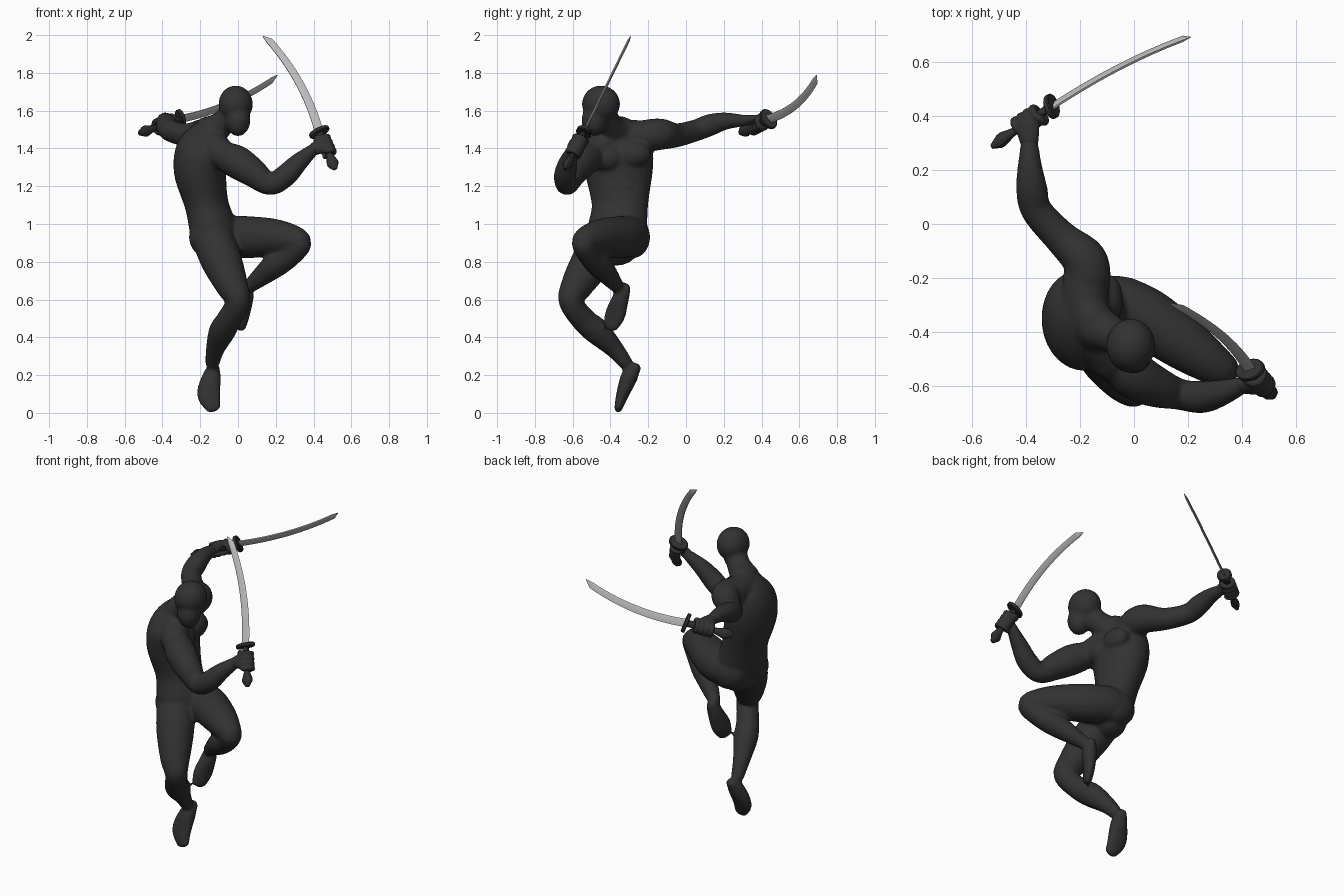
import bpy, bmesh, math
from mathutils import Vector as V, Matrix

if "Cube" in bpy.data.objects:
    bpy.data.objects.remove(bpy.data.objects["Cube"])


def material(name, v):
    m = bpy.data.materials.new(name)
    m.diffuse_color = (v, v, v, 1)
    m.use_nodes = True
    m.node_tree.nodes["Principled BSDF"].inputs["Base Color"].default_value = m.diffuse_color
    return m


CLOTH = material("black cloth", 0.032)
GRIP = material("dark grip", 0.03)
STEEL = material("steel", 0.5)


def loft(bm, rings):
    """Skin a list of closed rings and cap both ends."""
    rows = [[bm.verts.new(p) for p in r] for r in rings]
    n = len(rows[0])
    for a, b in zip(rows, rows[1:]):
        for i in range(n):
            bm.faces.new((a[i], a[(i + 1) % n], b[(i + 1) % n], b[i]))
    bm.faces.new(rows[0][::-1])
    bm.faces.new(rows[-1])


def tube(bm, pts, side=(0.31, 0.9, 0.27), side2=None, seg=20, sub=5):
    """Round-ended tube through (x, y, z, r[, r2]) points; r lies along side."""
    P = [tuple(p) if len(p) == 5 else tuple(p) + (p[3],) for p in pts]
    Q = [P[0]] + P + [P[-1]]
    S = []
    for i in range(1, len(Q) - 2):
        for k in range(sub):
            t = k / sub
            S.append([0.5 * (2 * b + (c - a) * t + (2 * a - 5 * b + 4 * c - d) * t * t
                             + (3 * b - a - 3 * c + d) * t ** 3)
                      for a, b, c, d in zip(*Q[i - 1:i + 3])])
    S.append(P[-1])
    s1, s2 = V(side), V(side2 or side)
    rings = []

    def ring(c, t, f, w, h):
        s = s1.lerp(s2, f)
        s = (s - t * s.dot(t)).normalized()
        b = t.cross(s)
        rings.append([c + s * w * math.cos(q) + b * h * math.sin(q)
                      for q in (2 * math.pi * j / seg for j in range(seg))])

    last = len(S) - 1
    for i, p in enumerate(S):
        c, w, h = V(p[:3]), p[3], p[4]
        t = (V(S[min(i + 1, last)][:3]) - V(S[max(i - 1, 0)][:3])).normalized()
        if i == 0:
            for q in (1.4, 1.0, 0.5):
                ring(c - t * min(w, h) * math.sin(q), t, 0, w * math.cos(q), h * math.cos(q))
        ring(c, t, i / last, w, h)
        if i == last:
            for q in (0.5, 1.0, 1.4):
                ring(c + t * min(w, h) * math.sin(q), t, 1, w * math.cos(q), h * math.cos(q))
    loft(bm, rings)


def ball(bm, c, r):
    bmesh.ops.create_uvsphere(bm, u_segments=24, v_segments=16, radius=1,
                              matrix=Matrix.Translation(c) @ Matrix.Diagonal((*r, 1)))


def finish(bm, name, mat, voxel=0, angle=None):
    bmesh.ops.recalc_face_normals(bm, faces=bm.faces)
    me = bpy.data.meshes.new(name)
    bm.to_mesh(me)
    bm.free()
    me.materials.append(mat)
    ob = bpy.data.objects.new(name, me)
    bpy.context.collection.objects.link(ob)
    if voxel:  # melt overlapping muscles into one skin
        rm = ob.modifiers.new("melt", 'REMESH')
        rm.mode, rm.voxel_size, rm.use_smooth_shade = 'VOXEL', voxel, True
        sm = ob.modifiers.new("soften", 'SMOOTH')
        sm.factor, sm.iterations = 0.5, 5
    elif angle:
        bpy.ops.object.select_all(action='DESELECT')
        bpy.context.view_layer.objects.active = ob
        ob.select_set(True)
        bpy.ops.object.shade_smooth_by_angle(angle=math.radians(angle))
    return ob


# ---- body: torso, head, arms and legs
bm = bmesh.new()
tube(bm, [(-.12, -.36, .88, .12, .10), (-.125, -.365, .95, .16, .125), (-.165, -.35, 1.1, .15, .115),
          (-.2, -.355, 1.28, .18, .14), (-.185, -.36, 1.4, .18, .135), (-.15, -.37, 1.49, .11, .08)],
     side=(.45, .9, 0), side2=(-.35, .93, .1), seg=28)
tube(bm, [(-.09, -.5, 1.37, .08), (-.17, -.36, 1.455, .085), (-.18, -.2, 1.465, .085)])   # shoulder girdle
tube(bm, [(-.14, -.38, 1.49, .085), (-.08, -.41, 1.535, .068), (-.02, -.445, 1.6, .065)])  # neck
for c, r in [((-.1, -.28, 1.37), (.06, .095, .07)), ((-.085, -.42, 1.35), (.06, .085, .07)),  # chest
             ((-.15, -.42, .93), (.11, .1, .11)), ((-.1, -.28, .93), (.12, .09, .11)),        # hips
             ((-.012, -.45, 1.635), (.091, .101, .098)), ((.0, -.485, 1.55), (.066, .068, .085))]:  # head
    ball(bm, c, r)
for z in (1.06, 1.13, 1.2):  # belly ridges
    for y in (-.31, -.38):
        ball(bm, (-.085 - (z - 1.06) * .1, y, z), (.04, .038, .034))
# right arm, bent forward
tube(bm, [(-.05, -.52, 1.35, .082), (.0, -.56, 1.325, .088), (.075, -.6, 1.275, .078), (.17, -.63, 1.21, .058),
          (.25, -.64, 1.255, .06), (.32, -.625, 1.325, .05), (.4, -.597, 1.395, .032)])
# left arm, stretched back
tube(bm, [(-.17, -.2, 1.47, .085), (-.185, -.13, 1.475, .083), (-.27, -.05, 1.47, .064), (-.36, .05, 1.495, .058),
          (-.378, .13, 1.525, .058), (-.385, .21, 1.545, .046), (-.387, .3, 1.547, .032)])
# right leg, trailing
tube(bm, [(-.13, -.43, .91, .11), (-.085, -.5, .8, .108), (-.03, -.58, .67, .085), (.0, -.61, .59, .064),
          (-.05, -.54, .49, .066), (-.085, -.47, .43, .07), (-.12, -.38, .34, .05), (-.135, -.32, .265, .038)])
tube(bm, [(-.13, -.268, .235, .035, .03), (-.14, -.3, .19, .05, .045), (-.155, -.335, .1, .063, .034),
          (-.13, -.358, .026, .042, .022)], side=(1, 0, .1))
# left leg, knee raised
tube(bm, [(-.05, -.3, .935, .11), (.05, -.35, .93, .112), (.18, -.44, .93, .1), (.28, -.51, .92, .08),
          (.325, -.54, .895, .065), (.27, -.505, .83, .062), (.2, -.46, .785, .068),
          (.12, -.405, .72, .052), (.06, -.365, .67, .037)])
tube(bm, [(.045, -.325, .66, .035, .03), (.04, -.345, .61, .045, .042), (.02, -.375, .52, .06, .033),
          (.01, -.4, .46, .045, .024)], side=(.5, .86, 0))
finish(bm, "body", CLOTH, 0.01)


def hand(name, wrist, guard, pommel, back):
    wrist, guard, pommel = V(wrist), V(guard), V(pommel)
    ax = (guard - pommel).normalized()
    c = pommel.lerp(guard, .62)
    u = V(back)
    u = (u - ax * u.dot(ax)).normalized()
    v = c - wrist
    v = (v - ax * v.dot(ax) - u * v.dot(u)).normalized()
    bm = bmesh.new()
    k = c + u * .03
    tube(bm, [(*wrist, .034, .03), (*wrist.lerp(k, .5), .042, .026), (*k, .044, .02)], side=ax)

    def finger(off, angles, r):
        pts = []
        for a in angles:
            a = math.radians(a)
            pts.append((*(c + ax * off + (u * math.cos(a) + v * math.sin(a)) * .034), r))
        tube(bm, pts, side=ax, seg=10, sub=3)

    for i in range(4):
        finger(-.045 + i * .029, (0, 45, 95, 140, 190, 235), .0145)
    finger(.05, (-20, -70, -120, -160), .016)
    finish(bm, name, CLOTH, 0.006)


def sword(side, guard, pommel, tip, edge):
    g, p, e = V(guard), V(pommel), V(tip)
    d = (e - g).normalized()
    n = V(edge)
    n = (n - d * n.dot(d)).normalized()
    m = d.cross(n)
    # curved blade with slanted tip
    bm = bmesh.new()
    rings = []
    for i in range(15):
        t = i / 14 * .94
        w = .024 - .006 * t
        c = g.lerp(e, t) + n * (.15 * t * (1 - t))
        rings.append([c - n * w + m * .004, c - n * w * .4 + m * .007, c + n * w,
                      c - n * w * .4 - m * .007, c - n * w - m * .004])
    c = e - n * .012
    rings.append([c + m * .001, c + n * .002 + m * .001, c + n * .004, c + n * .002 - m * .001, c - m * .001])
    loft(bm, rings)
    finish(bm, side + "_blade", STEEL, angle=30)

    def oval(c, a, b, k=20):
        return [c + n * a * math.cos(q) + m * b * math.sin(q) for q in (2 * math.pi * j / k for j in range(k))]

    # oval hand guard
    bm = bmesh.new()
    loft(bm, [oval(g + d * h, .058 * f, .042 * f) for h, f in ((-.011, .92), (-.007, 1), (.007, 1), (.011, .92))])
    finish(bm, side + "_guard", GRIP, angle=30)
    # grip with flared pommel
    bm = bmesh.new()
    loft(bm, [oval(g.lerp(p, t), w, w * .75, 12) for t, w in
              ((0, .021), (.35, .018), (.65, .019), (.82, .033), (.88, .031), (1, .012))])
    finish(bm, side + "_grip", GRIP, angle=30)


R_GUARD, R_POMMEL = (.43, -.54, 1.487), (.515, -.64, 1.29)
L_GUARD, L_POMMEL = (-.305, .435, 1.555), (-.525, .287, 1.48)
hand("right_hand", (.4, -.597, 1.395), R_GUARD, R_POMMEL, (-.2, -1, .1))
hand("left_hand", (-.387, .3, 1.547), L_GUARD, L_POMMEL, (0, 0, 1))
sword("right_sword", R_GUARD, R_POMMEL, (.14, -.29, 2.0), (.9, .2, .4))
sword("left_sword", L_GUARD, L_POMMEL, (.21, .697, 1.78), (.08, .57, -.82))
